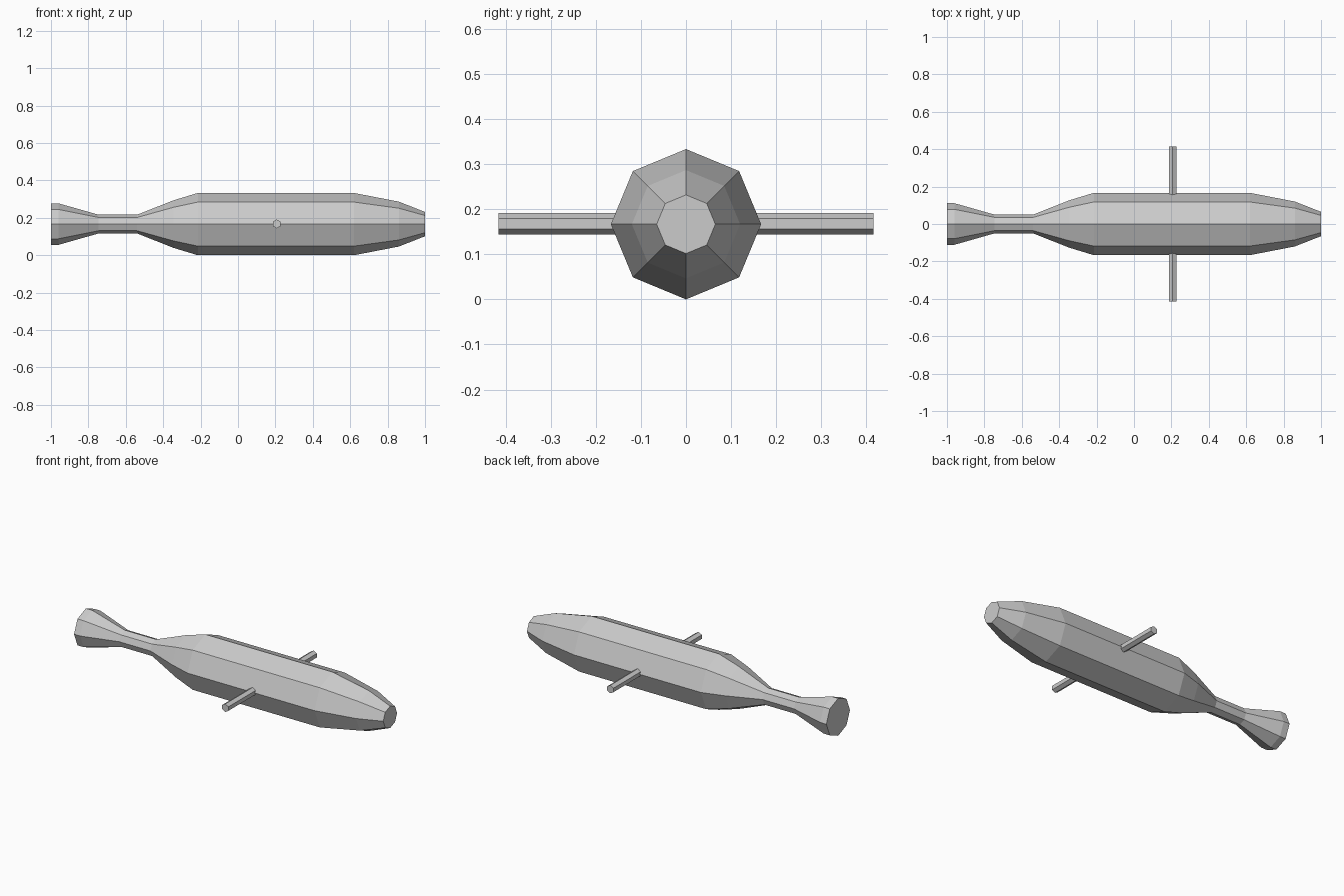
import bpy, bmesh
from math import cos, sin, pi, radians

if "Cube" in bpy.data.objects:
    bpy.data.objects.remove(bpy.data.objects["Cube"])

CENTRE_Z = 0.1665

# Body: eight-sided turned profile along x, given as (x, radius)
profile = [(-1.0, 0.111), (-0.96, 0.111), (-0.745, 0.05), (-0.54, 0.05),
           (-0.345, 0.127), (-0.215, 0.1665), (0.62, 0.1665), (0.86, 0.12), (1.0, 0.065)]
SIDES = 8

bm = bmesh.new()
rings = [[bm.verts.new((x, r * cos(2 * pi * i / SIDES), r * sin(2 * pi * i / SIDES)))
          for i in range(SIDES)] for x, r in profile]
for a, b in zip(rings, rings[1:]):
    for i in range(SIDES):
        j = (i + 1) % SIDES
        bm.faces.new((a[i], a[j], b[j], b[i]))
bm.faces.new(rings[0])
bm.faces.new(rings[-1])
bmesh.ops.recalc_face_normals(bm, faces=bm.faces)
mesh = bpy.data.meshes.new("barrel")
bm.to_mesh(mesh)
bm.free()
barrel = bpy.data.objects.new("barrel", mesh)
barrel.location.z = CENTRE_Z
bpy.context.collection.objects.link(barrel)

# Cross pin: six-sided rod through the body, an edge pointing up
bpy.ops.mesh.primitive_cylinder_add(vertices=6, radius=0.0238, depth=0.83,
                                    location=(0.207, 0, CENTRE_Z + 0.001),
                                    rotation=(radians(90), 0, 0))
bpy.context.object.name = "cross_pin"
